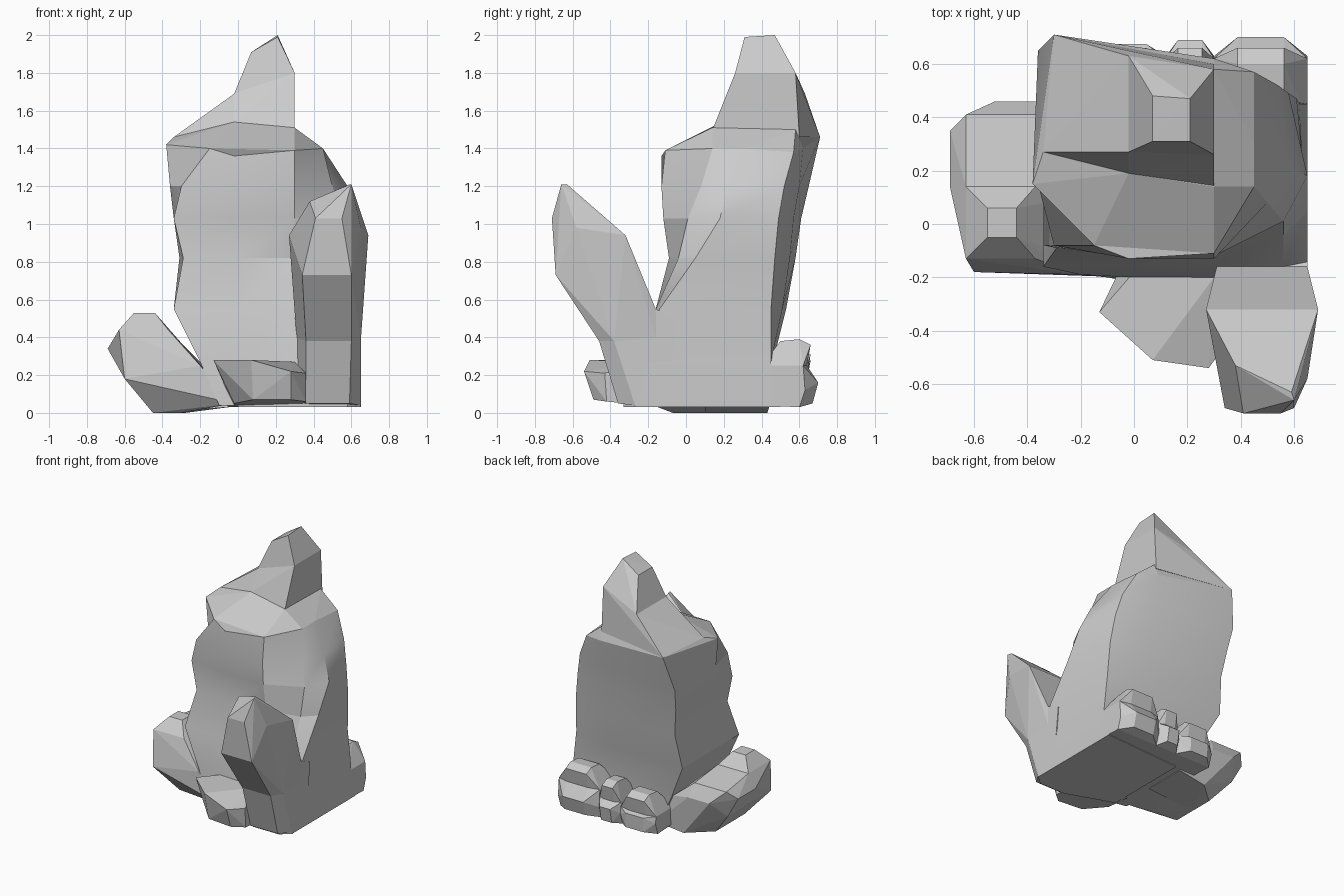
import bpy, bmesh, math


def finish(name, bm):
    bmesh.ops.recalc_face_normals(bm, faces=bm.faces)
    me = bpy.data.meshes.new(name)
    bm.to_mesh(me)
    bm.free()
    ob = bpy.data.objects.new(name, me)
    bpy.context.collection.objects.link(ob)
    return ob


def rock(name, pts):
    """Faceted stone: convex hull of a few corner points."""
    bm = bmesh.new()
    vs = [bm.verts.new(p) for p in pts]
    res = bmesh.ops.convex_hull(bm, input=vs)
    junk = {g for k in ("geom_interior", "geom_unused") for g in res[k]
            if isinstance(g, bmesh.types.BMVert)}
    bmesh.ops.delete(bm, geom=list(junk), context='VERTS')
    bmesh.ops.dissolve_limit(bm, angle_limit=math.radians(4),
                             verts=bm.verts, edges=bm.edges)
    return finish(name, bm)


def loft(name, rings):
    bm = bmesh.new()
    rows = [[bm.verts.new(p) for p in r] for r in rings]
    n = len(rows[0])
    for a, b in zip(rows, rows[1:]):
        for i in range(n):
            j = (i + 1) % n
            bm.faces.new((a[i], a[j], b[j], b[i]))
    bm.faces.new(rows[0])
    bm.faces.new(rows[-1])
    return finish(name, bm)


def ring(z, left, front, right, back):
    """Ring of 9: left, three front, two right, right-back, back, back-left."""
    xl, xfl = left
    yfl, yf = front
    (x1, y1), (x2, y2) = right
    xb, ybr, yb, ybl = back
    return [(xl, .15, z), (xfl, yfl, z), (0, yf, z), (.3, yf, z),
            (x1, y1, z), (x2, y2, z), (xb, ybr, z), (.3, yb, z), (xl, ybl, z)]


# Main pillar, waisted and leaning back
top = [(-.38, .15, 1.42), (-.15, -.08, 1.4), (-.02, -.13, 1.36), (.3, -.11, 1.39),
       (.45, .14, 1.4), (.45, .3, 1.4), (.45, .57, 1.38), (.3, .62, 1.4), (-.3, .71, 1.46)]
body = loft("main_pillar", [
    ring(.04, (-.1, -.1), (-.2, -.22), ((.58, -.3), (.65, -.26)), (.65, .46, .46, .46)),
    ring(.27, (-.2, -.2), (-.19, -.2), ((.6, -.22), (.65, -.2)), (.65, .45, .46, .46)),
    ring(.55, (-.34, -.34), (-.16, -.16), ((.56, -.16), (.65, -.14)), (.62, .45, .51, .53)),
    ring(.82, (-.31, -.29), (-.09, -.09), ((.56, -.04), (.65, .05)), (.61, .47, .55, .58)),
    ring(1.03, (-.34, -.34), (-.08, -.12), ((.56, .01), (.65, .18)), (.58, .49, .57, .61)),
    ring(1.2, (-.36, -.3), (-.08, -.13), ((.5, .08), (.58, .22)), (.54, .52, .6, .65)),
    top])
body.select_set(True)
bpy.context.view_layer.objects.active = body
bpy.ops.object.shade_smooth_by_angle(angle=math.radians(20))

# Sloping shoulder and stepped peak
rock("shoulder", top + [(-.34, .27, 1.46), (-.02, .19, 1.54), (.3, .14, 1.51),
                        (.3, .58, 1.5), (-.02, .63, 1.52)])
rock("peak_slope", [(-.34, .27, 1.46), (-.3, .71, 1.46), (-.02, .19, 1.54),
                    (.3, .14, 1.5), (.3, .6, 1.46), (-.02, .27, 1.69),
                    (-.02, .63, 1.69), (.3, .26, 1.8), (.3, .58, 1.8)])
rock("peak_tip", [(-.02, .27, 1.69), (-.02, .63, 1.69), (.3, .26, 1.8), (.3, .58, 1.8),
                  (.3, .26, 1.6), (.3, .58, 1.6), (.07, .31, 1.91), (.07, .48, 1.91),
                  (.21, .31, 1.99), (.21, .47, 2)])

# Leaning crystal at the front right and its foot
rock("front_crystal", [(.36, -.46, .38), (.6, -.46, .38), (.65, -.38, .38), (.31, -.16, .4),
                       (.65, -.16, .4), (.31, -.16, .55), (.65, -.16, .55),
                       (.34, -.69, .73), (.6, -.69, .73), (.27, -.32, .94),
                       (.69, -.32, .94), (.65, -.58, .98), (.41, -.71, 1.03),
                       (.55, -.71, 1.03), (.38, -.53, 1.12), (.59, -.63, 1.21),
                       (.6, -.66, 1.21)])
rock("crystal_foot", [(.36, -.46, .38), (.6, -.46, .38), (.65, -.38, .38),
                      (.36, -.36, .05), (.59, -.36, .05), (.65, -.27, .04),
                      (.3, -.1, .04), (.65, -.1, .04), (.31, -.16, .55),
                      (.65, -.16, .55), (.3, -.05, .5), (.65, -.05, .5)])

# Low stone in front
rock("front_stone", [(-.13, -.33, .28), (.07, -.51, .28), (.28, -.54, .22), (.36, -.43, .21),
                     (.07, -.42, .28), (.3, -.2, .27), (0, -.18, .28), (-.02, -.3, .05),
                     (.08, -.47, .07), (.28, -.49, .07), (.36, -.42, .06),
                     (.36, -.1, .03), (-.02, -.1, .03)])

# Left boulder: raised front block and lower rear block
rock("left_boulder", [(x, y, .53) for x in (-.55, -.44) for y in (-.05, .06)]
     + [(x, y, .44) for x in (-.63, -.37) for y in (-.13, .14)]
     + [(-.69, .14, .34), (-.6, -.18, .18), (-.2, -.19, .25), (-.2, .14, .25),
        (-.45, -.07, 0), (-.3, -.07, 0), (-.02, -.2, .05), (-.02, .14, .05),
        (-.45, .14, 0), (-.6, .14, .18)])
rock("left_boulder_rear", [(-.63, .14, .44), (-.37, .14, .44), (-.63, .41, .4), (-.36, .41, .4),
                           (-.69, .14, .34), (-.69, .35, .34), (-.52, .46, .3), (-.34, .46, .3),
                           (-.6, .35, .18), (-.6, .14, .18), (-.45, .28, 0), (-.28, .43, 0),
                           (-.45, .1, 0), (-.05, .1, .03), (-.05, .44, .03), (-.2, .44, .27)])

# Three faceted two-tier stones along the back
for name, x0, x1, y1, h in (("back_stone_large", .3, .65, .7, .39),
                            ("back_stone_small", .12, .3, .69, .34),
                            ("back_stone_wide", -.18, .12, .675, .31)):
    c = (x1 - x0) * .25
    s = h - .14
    rock(name + "_lower", [(x, y, z) for x in (x0, x1) for y, z in
                           ((.4, .04), (.6, .03), (.63, .12), (.62, s), (.4, s))]
         + [(x, y, z) for x in (x0 + c, x1 - c) for y, z in
            ((.67, .05), (y1, .16), (.64, s))])
    rock(name + "_upper", [(x, y, s) for x in (x0, x1) for y in (.4, .62)]
         + [(x, y, z) for x in (x0 + c, x1 - c) for y, z in
            ((.64, s), (.66, h - .03), (.6, h), (.5, h - .01), (.45, s))])

# Shared underside
rock("base_plate", [(x, y, z) for z in (.03, .1) for x, y in
                    ((0, -.2), (.36, -.33), (.58, -.33), (.65, -.27), (.65, .5), (0, .46))])
